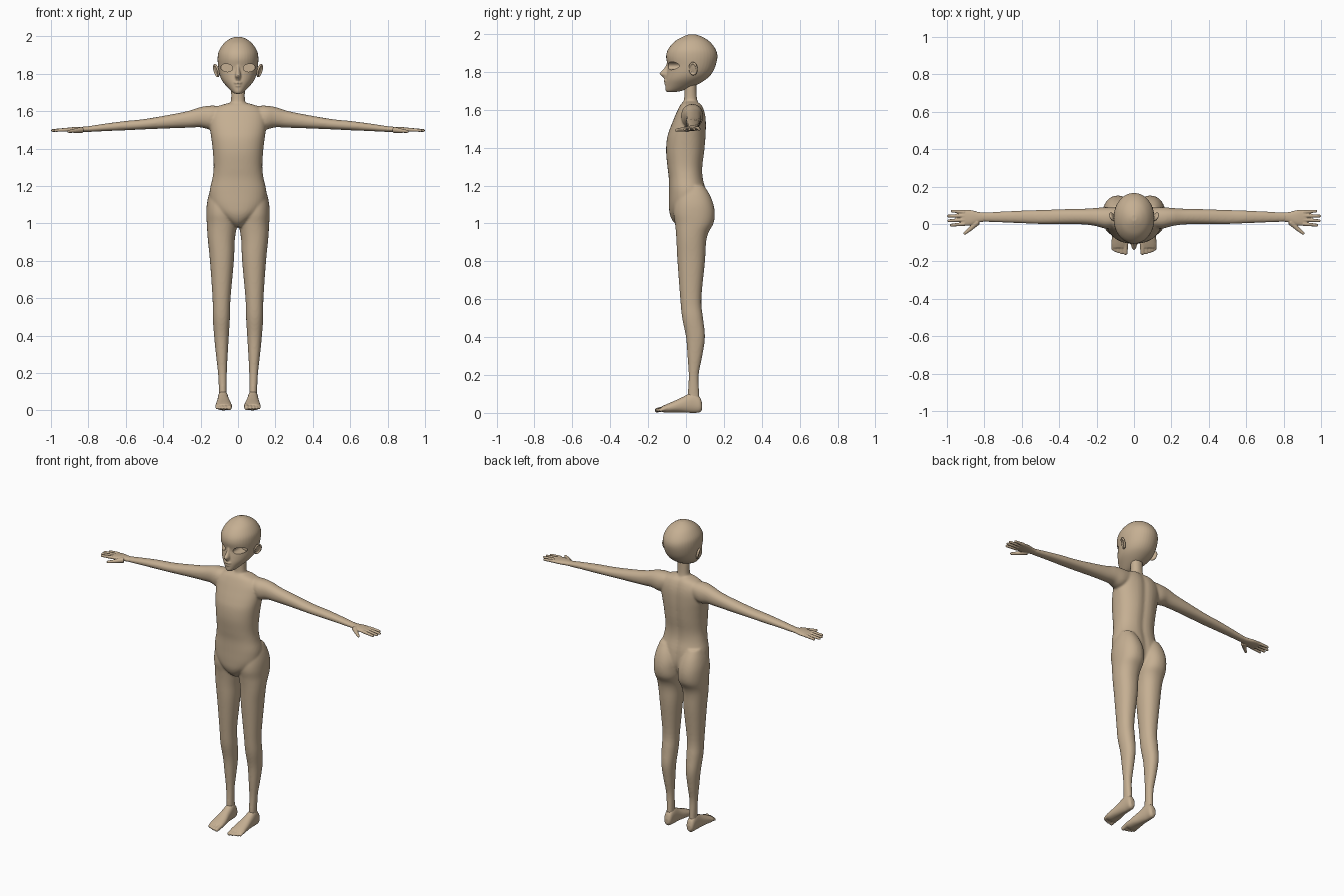
import bpy, bmesh, math
from mathutils import Vector, Matrix

cube = bpy.data.objects.get("Cube")
if cube:
    bpy.data.objects.remove(cube)

SKIN = (0.56, 0.43, 0.29, 1)
skin = bpy.data.materials.new("warm tan skin")
skin.use_nodes = True
skin.diffuse_color = SKIN
bsdf = skin.node_tree.nodes["Principled BSDF"]
bsdf.inputs["Base Color"].default_value = SKIN
bsdf.inputs["Roughness"].default_value = 0.7


def spline(rows, steps=5):
    """Catmull-Rom interpolation of rows of numbers."""
    rows = [Vector(r) for r in rows]
    out = []
    for i in range(len(rows) - 1):
        a, b, c, d = rows[max(i - 1, 0)], rows[i], rows[i + 1], rows[min(i + 2, len(rows) - 1)]
        for k in range(steps):
            t = k / steps
            out.append(b + (c - a) * t / 2 + (a * 2 - b * 5 + c * 4 - d) * t * t / 2
                       + (b * 3 - a - c * 3 + d) * t ** 3 / 2)
    return out + [rows[-1]]


def loft(bm, axis, rows, side=1, power=2.2, groove=0, n=40):
    """Rows: position on axis, then low/high limits on the other two axes."""
    rings = []
    for t, ulo, uhi, vlo, vhi in spline(rows):
        ring = []
        for i in range(n):
            a = math.tau * i / n
            c, s = math.cos(a), math.sin(a)
            u = (ulo + uhi) / 2 + (uhi - ulo) / 2 * math.copysign(abs(c) ** (2 / power), c)
            v = (vlo + vhi) / 2 + (vhi - vlo) / 2 * math.copysign(abs(s) ** (2 / power), s)
            if groove and s > 0:
                v -= groove * math.exp(-(u / 0.025) ** 2)
            x, y, z = {"X": (t, u, v), "Y": (u, t, v), "Z": (u, v, t)}[axis]
            ring.append(bm.verts.new((x * side, y, z)))
        rings.append(ring)
    faces = [bm.faces.new(rings[0]), bm.faces.new(rings[-1])]
    for p, q in zip(rings, rings[1:]):
        faces += [bm.faces.new((p[i], p[(i + 1) % n], q[(i + 1) % n], q[i])) for i in range(n)]
    bmesh.ops.recalc_face_normals(bm, faces=faces)


def mid(rows):
    """Expand (z, half width, front, back) to symmetric loft rows."""
    return [(z, -w, w, f, b) for z, w, f, b in rows]


def digit(bm, a, b, r0, r1, side):
    """Tapered finger or toe with a round tip."""
    a, b = Vector(a), Vector(b)
    a.x *= side
    b.x *= side
    d = b - a
    turn = d.to_track_quat("Z", "Y").to_matrix().to_4x4()
    bmesh.ops.create_cone(bm, cap_ends=True, segments=16, radius1=r0, radius2=r1, depth=d.length,
                          matrix=Matrix.Translation((a + b) / 2) @ turn)
    bmesh.ops.create_uvsphere(bm, u_segments=16, v_segments=10, radius=r1, matrix=Matrix.Translation(b))


def blob(bm, centre, size):
    bmesh.ops.create_uvsphere(bm, u_segments=24, v_segments=16, radius=1,
                              matrix=Matrix.Translation(centre) @ Matrix.Diagonal((*size, 1)))


def make(name, bm):
    me = bpy.data.meshes.new(name)
    bm.to_mesh(me)
    bm.free()
    me.materials.append(skin)
    ob = bpy.data.objects.new(name, me)
    bpy.context.collection.objects.link(ob)
    return ob


def fuse(ob, voxel, smooth, cutters=()):
    """Blend overlapping volumes into one skin, cut openings, then shade smooth."""
    m = ob.modifiers.new("blend", "REMESH")
    m.mode, m.voxel_size = "VOXEL", voxel
    m = ob.modifiers.new("soften", "SMOOTH")
    m.factor, m.iterations = 0.5, smooth
    for c in cutters:
        m = ob.modifiers.new("cut", "BOOLEAN")
        m.object, m.operation, m.solver = c, "DIFFERENCE", "EXACT"
    bpy.ops.object.select_all(action="DESELECT")
    ob.select_set(True)
    bpy.context.view_layer.objects.active = ob
    bpy.ops.object.convert(target="MESH")
    bpy.ops.object.shade_smooth_by_angle(angle=math.radians(50))


SIDES = {"left": 1, "right": -1}

# Body: torso, neck, arms and legs
bm = bmesh.new()
loft(bm, "Z", mid([
    (1.645, .045, -.012, .062), (1.625, .11, -.03, .085), (1.59, .145, -.048, .1),
    (1.55, .152, -.065, .107), (1.5, .149, -.085, .108), (1.45, .142, -.1, .106),
    (1.38, .134, -.105, .1), (1.3, .13, -.098, .09), (1.24, .137, -.091, .092),
    (1.17, .152, -.09, .108), (1.1, .145, -.09, .115), (1.05, .105, -.086, .105),
    (1.01, .055, -.068, .08), (.98, .02, -.035, .05)]), power=2.3, groove=.009)
loft(bm, "Z", mid([(1.57, .055, -.03, .08), (1.62, .046, -.018, .068), (1.66, .037, -.01, .058),
                   (1.72, .037, -.008, .055), (1.77, .037, -.005, .055)]))
for s in SIDES.values():
    loft(bm, "X", [
        (.06, .0, .08, 1.55, 1.625), (.14, -.025, .09, 1.505, 1.63), (.2, -.012, .086, 1.514, 1.622),
        (.26, -.003, .082, 1.512, 1.603), (.35, 0, .08, 1.509, 1.584), (.5, 0, .075, 1.503, 1.558),
        (.6, .004, .072, 1.498, 1.548), (.7, .008, .067, 1.494, 1.535),
        (.8, .012, .062, 1.489, 1.52), (.82, .013, .062, 1.49, 1.518)], s)
    loft(bm, "Z", [
        (1.2, .05, .14, -.02, .095), (1.15, .025, .157, -.05, .126), (1.1, .008, .167, -.063, .145),
        (1.05, .004, .169, -.066, .152), (1, .004, .167, -.058, .145), (.95, .012, .164, -.053, .118),
        (.9, .018, .16, -.05, .106), (.8, .022, .15, -.045, .1), (.6, .04, .136, -.03, .081),
        (.5, .043, .135, -.02, .09), (.4, .049, .128, 0, .1), (.3, .055, .118, .008, .086),
        (.2, .06, .107, .014, .067), (.1, .06, .102, .01, .07), (.05, .058, .104, .008, .072)], s)
fuse(make("body", bm), .006, 8)

# Hands and feet
for label, s in SIDES.items():
    bm = bmesh.new()
    loft(bm, "X", [(.79, .014, .06, 1.491, 1.519), (.83, .008, .064, 1.489, 1.517),
                   (.87, -.006, .074, 1.489, 1.516), (.905, -.009, .076, 1.49, 1.512),
                   (.92, -.006, .073, 1.493, 1.509)], s)
    for root, tip, end in [(.0, -.006, .98), (.022, .018, .992), (.044, .043, .995), (.064, .069, .975)]:
        digit(bm, (.905, root, 1.502), (end - .002, tip, 1.497), .0105, .0075, s)
    digit(bm, (.835, .012, 1.5), (.875, -.026, 1.495), .017, .011, s)
    digit(bm, (.87, -.022, 1.496), (.905, -.05, 1.492), .011, .008, s)
    fuse(make(label + "_hand", bm), .003, 3)

    bm = bmesh.new()
    loft(bm, "Y", [(.085, .068, .094, .018, .05), (.072, .056, .105, .003, .085), (.035, .052, .108, 0, .108),
                   (-.015, .046, .112, .002, .085), (-.06, .037, .117, .002, .064),
                   (-.105, .033, .12, .001, .045), (-.128, .037, .116, .006, .034)], s)
    for x, tip, r in [(.046, -.153, .0125), (.067, -.153, .0095), (.084, -.148, .009),
                      (.099, -.142, .0085), (.112, -.134, .008)]:
        digit(bm, (x, -.1, .026), (x, tip, .014), r + .002, r, s)
    fuse(make(label + "_foot", bm), .0035, 3)

# Eye openings
cutters = []
for label, s in SIDES.items():
    bm = bmesh.new()
    bmesh.ops.create_cone(bm, cap_ends=True, segments=32, radius1=1, radius2=1, depth=.2,
                          matrix=Matrix.Translation((.06 * s, -.11, 1.832))
                          @ Matrix.Rotation(.12 * -s, 4, "Y")
                          @ Matrix.Diagonal((.032, 1, .021, 1)) @ Matrix.Rotation(math.pi / 2, 4, "X"))
    cutter = make(label + "_eye_cutter", bm)
    cutter.hide_render = True
    cutters.append(cutter)

# Head with nose, lips and chin
bm = bmesh.new()
loft(bm, "Z", mid([
    (1.693, .014, -.1, -.06), (1.702, .03, -.108, -.015), (1.73, .058, -.109, .055),
    (1.76, .083, -.107, .105), (1.79, .097, -.102, .135), (1.83, .105, -.097, .155),
    (1.88, .109, -.105, .166), (1.92, .103, -.094, .156), (1.96, .078, -.06, .125),
    (1.985, .047, -.018, .085), (1.998, .015, .015, .05)]), power=2.05)
loft(bm, "Z", mid([(1.85, .008, -.1, -.06), (1.82, .011, -.114, -.06), (1.798, .015, -.135, -.06),
                   (1.787, .016, -.139, -.06), (1.775, .014, -.124, -.06), (1.76, .012, -.114, -.06)]))
blob(bm, (0, -.1, 1.752), (.024, .018, .008))
blob(bm, (0, -.098, 1.736), (.02, .017, .008))
fuse(make("head", bm), .0045, 4, cutters)
for c in cutters:
    bpy.data.objects.remove(c)

# Ears: flat shell with a raised rim
for label, s in SIDES.items():
    bm = bmesh.new()
    blob(bm, (0, 0, 0), (.006, .023, .034))
    for i in range(28):
        a = math.tau * i / 28
        blob(bm, (.005 * s, .02 * math.cos(a), .031 * math.sin(a)), (.006, .006, .006))
    bm.transform(Matrix.Translation((.112 * s, .04, 1.818)) @ Matrix.Rotation(.28 * s, 4, "Y")
                 @ Matrix.Rotation(-.45 * s, 4, "Z"))
    fuse(make(label + "_ear", bm), .0025, 3)
